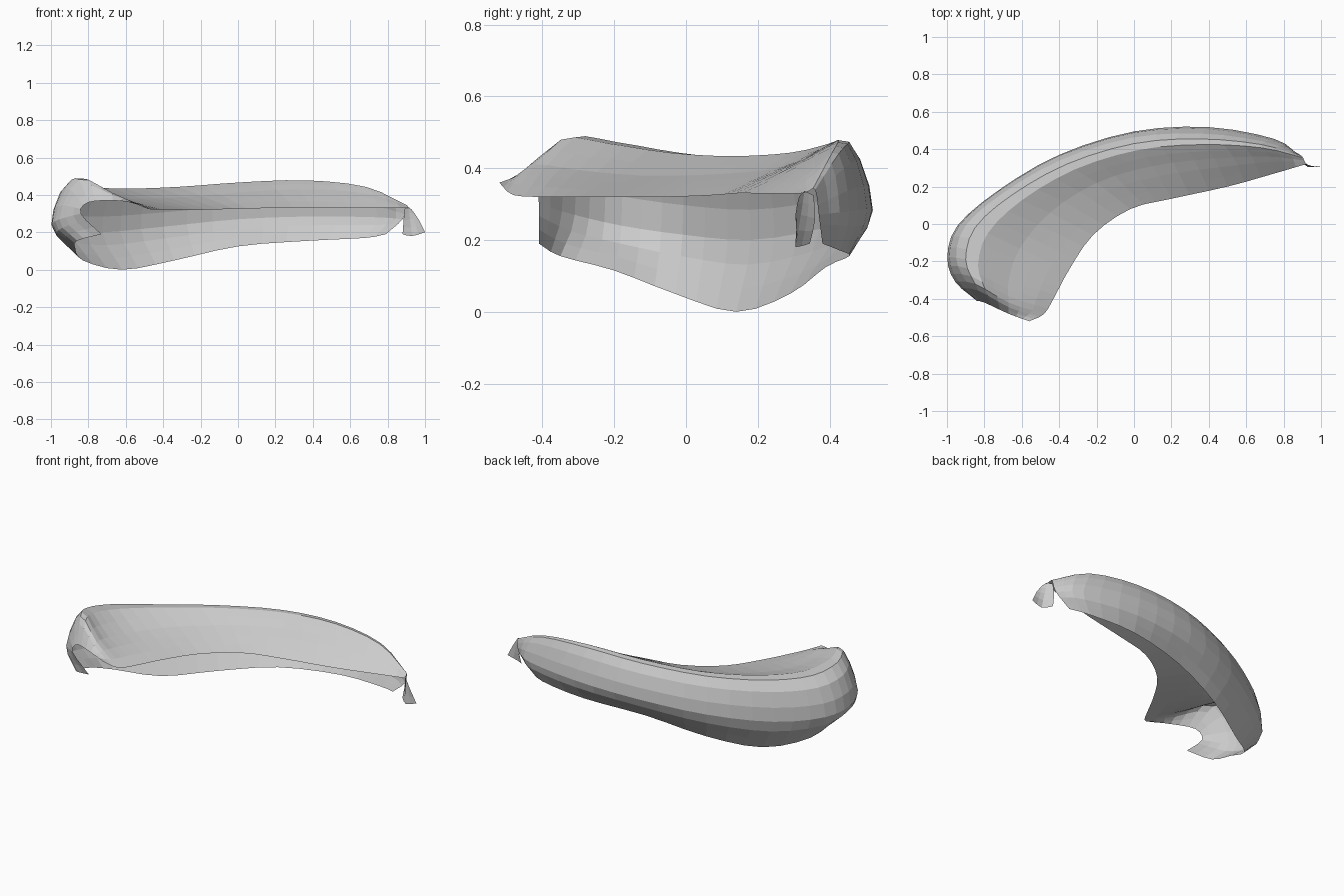
import bpy, bmesh
from mathutils import Vector


def spline(pts, steps):
    """Catmull-Rom points through pts."""
    p = [Vector(q) for q in pts]
    p = [2 * p[0] - p[1]] + p + [2 * p[-1] - p[-2]]
    out = []
    for i in range(1, len(p) - 2):
        a, b, c, d = p[i - 1:i + 3]
        for k in range(steps):
            t = k / steps
            out.append(0.5 * (2 * b + (c - a) * t + (2 * a - 5 * b + 4 * c - d) * t * t
                              + (3 * b - a - 3 * c + d) * t ** 3))
    return out + [p[-2]]


def loft(name, rails, along, across):
    """Surface through a set of rails with matching stations."""
    rails = [spline(r, along) for r in rails]
    bm = bmesh.new()
    rows = [[bm.verts.new(v) for v in spline(sec, across)] for sec in zip(*rails)]
    for r, s in zip(rows, rows[1:]):
        for i in range(len(r) - 1):
            bm.faces.new((r[i], r[i + 1], s[i + 1], s[i]))
    bmesh.ops.remove_doubles(bm, verts=bm.verts, dist=0.0005)
    bmesh.ops.recalc_face_normals(bm, faces=bm.faces)
    me = bpy.data.meshes.new(name)
    bm.to_mesh(me)
    bm.free()
    ob = bpy.data.objects.new(name, me)
    bpy.context.collection.objects.link(ob)
    return ob


# Rails run from the broad left end to the narrow right tip
lip = [(-.56, -.52, .36), (-.48, -.48, .325), (-.42, -.38, .32), (-.35, -.25, .32),
       (-.22, -.06, .32), (-.02, .08, .325), (.2, .135, .33), (.5, .2, .33),
       (.75, .27, .33), (.92, .32, .33)]
dish = [(-.67, -.48, .37), (-.67, -.42, .41), (-.67, -.3, .395), (-.61, -.13, .38),
        (-.45, .06, .382), (-.2, .22, .395), (.1, .31, .42), (.43, .35, .43),
        (.72, .36, .40), (.91, .34, .335)]
crest = [(-.80, -.42, .36), (-.85, -.32, .482), (-.90, -.19, .472), (-.85, -.02, .443),
         (-.66, .15, .428), (-.36, .32, .438), (0, .43, .463), (.35, .455, .473),
         (.68, .425, .44), (.9, .36, .34)]
wall = [(-.84, -.41, .3), (-.955, -.31, .27), (-.998, -.18, .24), (-.945, -.01, .215),
        (-.725, .18, .2), (-.4, .37, .23), (0, .495, .27), (.4, .518, .285),
        (.75, .455, .28), (.88, .37, .27)]
bottom = [(-.73, -.41, .19), (-.86, -.35, .155), (-.87, -.2, .115), (-.83, -.03, .05),
          (-.62, .14, 0), (-.34, .29, .05), (0, .39, .125), (.38, .455, .155),
          (.68, .43, .17), (.79, .38, .19)]

# Open curved shell: dished top, rounded rim and outer wall
loft("curved_shell", [lip, dish, crest, wall, bottom], 3, 3)

# Small flared tab hanging at the tip
loft("tip_tab", [
    [(.89, .355, .325), (.885, .36, .26), (.88, .345, .19)],
    [(.91, .33, .335), (.92, .32, .27), (.93, .305, .18)],
    [(.93, .315, .32), (.965, .305, .27), (1.0, .31, .2)]], 2, 2)
